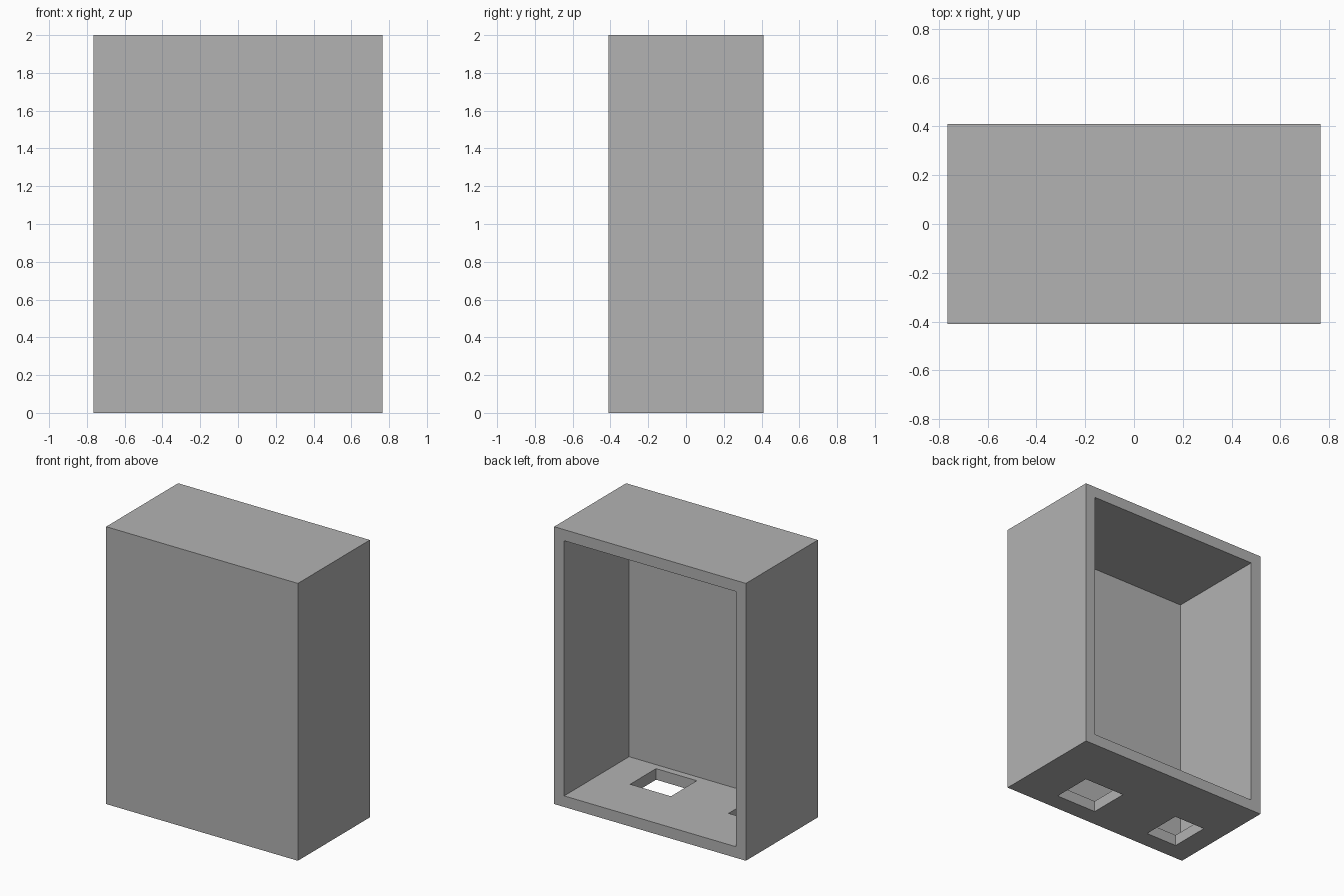
import bpy

cube = bpy.data.objects.get("Cube")
if cube:
    bpy.data.objects.remove(cube, do_unlink=True)

WIDTH, DEPTH, HEIGHT, WALL = 1.53, 0.82, 2.0, 0.08

grey = bpy.data.materials.new("plain_grey")
grey.use_nodes = True
colour = (0.448, 0.448, 0.448, 1.0)
grey.diffuse_color = colour
grey.node_tree.nodes["Principled BSDF"].inputs["Base Color"].default_value = colour


def box(name, low, high):
    """Axis-aligned box between two opposite corners."""
    centre = [(a + b) / 2 for a, b in zip(low, high)]
    bpy.ops.mesh.primitive_cube_add(size=1, location=centre)
    obj = bpy.context.object
    obj.name = name
    obj.scale = [b - a for a, b in zip(low, high)]
    bpy.ops.object.transform_apply(location=True, rotation=False, scale=True)
    obj.data.materials.append(grey)
    return obj


def cut(target, cutter):
    """Subtract a hidden cutter from the target."""
    mod = target.modifiers.new(cutter.name, 'BOOLEAN')
    mod.operation = 'DIFFERENCE'
    mod.solver = 'EXACT'
    mod.object = cutter
    bpy.context.view_layer.objects.active = target
    bpy.ops.object.modifier_apply(modifier=mod.name)
    bpy.data.objects.remove(cutter, do_unlink=True)


# Outer case
x, y = WIDTH / 2, DEPTH / 2
case = box("case", (-x, -y, 0), (x, y, HEIGHT))

# Hollow inside, open at the back
cut(case, box("cavity_cutter", (-x + WALL, -y + WALL, WALL),
              (x - WALL, y + WALL, HEIGHT - WALL)))

# Two rectangular openings through the floor
for name, x0, x1 in (("wide_opening_cutter", 0.11, 0.435),
                     ("narrow_opening_cutter", -0.60, -0.35)):
    cut(case, box(name, (x0, -0.28, -WALL), (x1, 0.015, 2 * WALL)))
